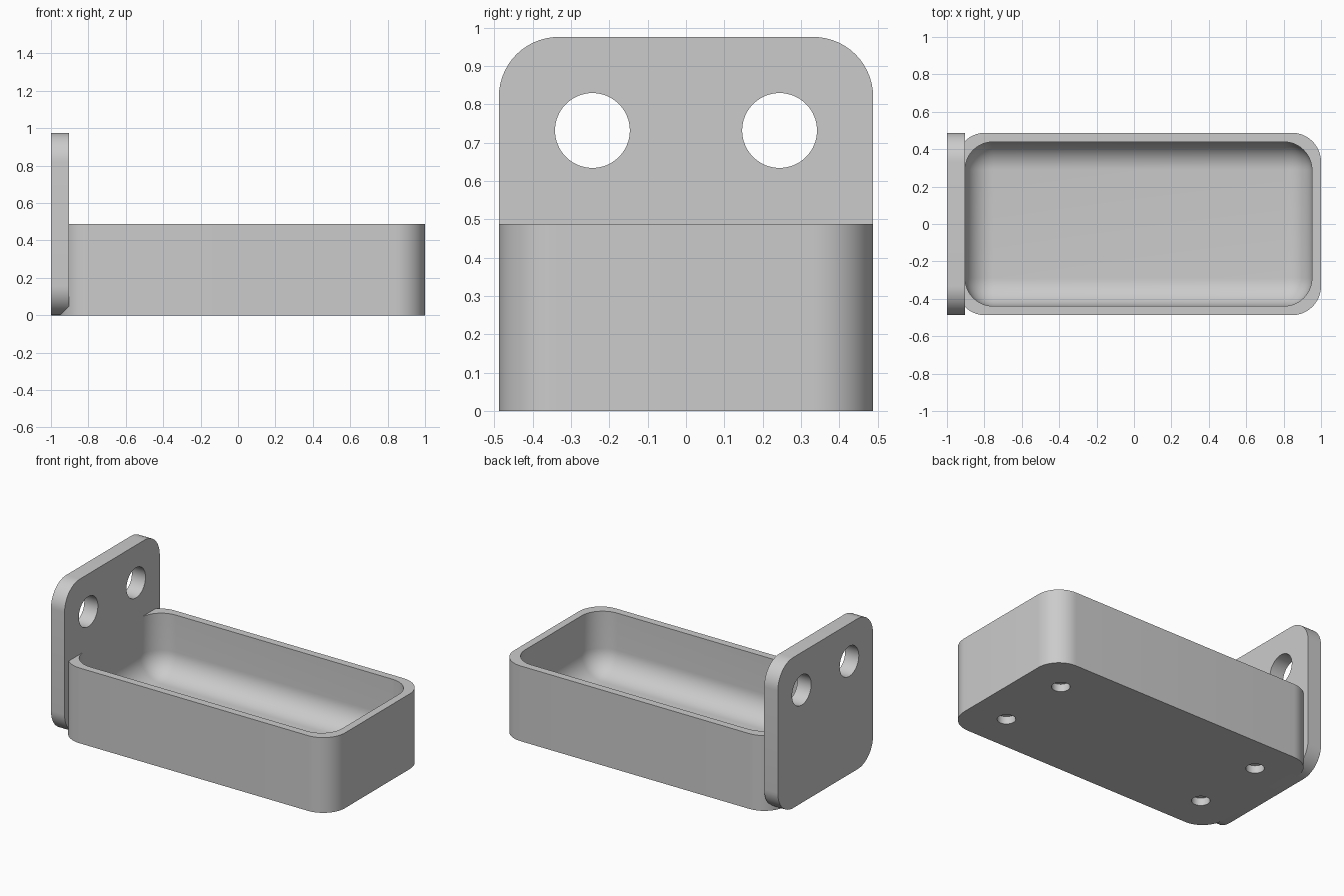
import bpy
import bmesh
import math
from mathutils import Matrix, Vector

if "Cube" in bpy.data.objects:
    bpy.data.objects.remove(bpy.data.objects["Cube"], do_unlink=True)

MM = 2 / 102.5          # one design millimetre in scene units
SEGMENTS = 14
RADIUS = 8 * MM         # shared corner radius

grey = bpy.data.materials.new("plain_grey")
grey.use_nodes = True
grey.diffuse_color = (0.6, 0.6, 0.6, 1)
grey.node_tree.nodes["Principled BSDF"].inputs["Base Color"].default_value = (0.6, 0.6, 0.6, 1)


def make_object(name, bm):
    mesh = bpy.data.meshes.new(name)
    bmesh.ops.recalc_face_normals(bm, faces=bm.faces)
    bm.to_mesh(mesh)
    bm.free()
    mesh.materials.append(grey)
    obj = bpy.data.objects.new(name, mesh)
    bpy.context.collection.objects.link(obj)
    return obj


def rounded_box(name, low, high, radius, rounded):
    """Box between two corners; edges accepted by rounded(edge, axis) get a fillet."""
    low, high = Vector(low), Vector(high)
    size = high - low
    bm = bmesh.new()
    bmesh.ops.create_cube(bm, size=1)
    bmesh.ops.scale(bm, vec=size, verts=bm.verts)
    bmesh.ops.translate(bm, vec=(low + high) / 2, verts=bm.verts)
    edges = []
    for e in bm.edges:
        d = e.verts[1].co - e.verts[0].co
        axis = max(range(3), key=lambda i: abs(d[i]))
        if rounded(e, axis):
            edges.append(e)
    bmesh.ops.bevel(bm, geom=edges, offset=radius, segments=SEGMENTS,
                    profile=0.5, affect='EDGES', clamp_overlap=True)
    return make_object(name, bm)


def cylinder(name, centre, radius, depth, axis):
    bm = bmesh.new()
    turn = Matrix.Rotation(math.pi / 2, 4, 'Y') if axis == 'X' else Matrix()
    bmesh.ops.create_cone(bm, cap_ends=True, segments=64, radius1=radius, radius2=radius,
                          depth=depth, matrix=Matrix.Translation(centre) @ turn)
    return make_object(name, bm)


def cut(target, cutters):
    bpy.context.view_layer.objects.active = target
    for cutter in cutters:
        mod = target.modifiers.new("cut", 'BOOLEAN')
        mod.operation = 'DIFFERENCE'
        mod.solver = 'EXACT'
        mod.object = cutter
        bpy.ops.object.modifier_apply(modifier=mod.name)
        bpy.data.objects.remove(cutter, do_unlink=True)


def finish(obj):
    bpy.ops.object.select_all(action='DESELECT')
    obj.select_set(True)
    bpy.context.view_layer.objects.active = obj
    bpy.ops.object.shade_smooth_by_angle(angle=math.radians(30))


HALF = 25 * MM
WALL = 2.5 * MM
LEFT = -1 + WALL        # tray end, buried halfway into the plate
FLOOR = 5 * MM
RIM = 25 * MM

# Tray body with rounded vertical corners
tray = rounded_box("tray", (LEFT, -HALF, 0), (1, HALF, RIM), RADIUS,
                   lambda e, axis: axis == 2)

# Cavity with filleted walls and floor
cavity = rounded_box("cavity_cutter", (LEFT + WALL - 0.001, -HALF + WALL, FLOOR),
                     (1 - WALL, HALF - WALL, RIM + 0.2), 7.7 * MM,
                     lambda e, axis: axis == 2 or all(v.co.z < RIM for v in e.verts))

# Shallow foot sockets underneath
middle = (LEFT + 1) / 2
sockets = [cylinder("socket_cutter", (middle + sx * 37.5 * MM, sy * HALF / 2, 0),
                    2.75 * MM, 5 * MM, 'Z')
           for sx in (-1, 1) for sy in (-1, 1)]
cut(tray, [cavity] + sockets)
finish(tray)

# Upright mounting plate with two screw holes
plate = rounded_box("mounting_plate", (-1, -HALF, 0), (-1 + 5 * MM, HALF, 50 * MM), RADIUS,
                    lambda e, axis: axis == 0)
cut(plate, [cylinder("hole_cutter", (LEFT, side * HALF / 2, 37.5 * MM), 5 * MM, 0.4, 'X')
            for side in (-1, 1)])
finish(plate)
